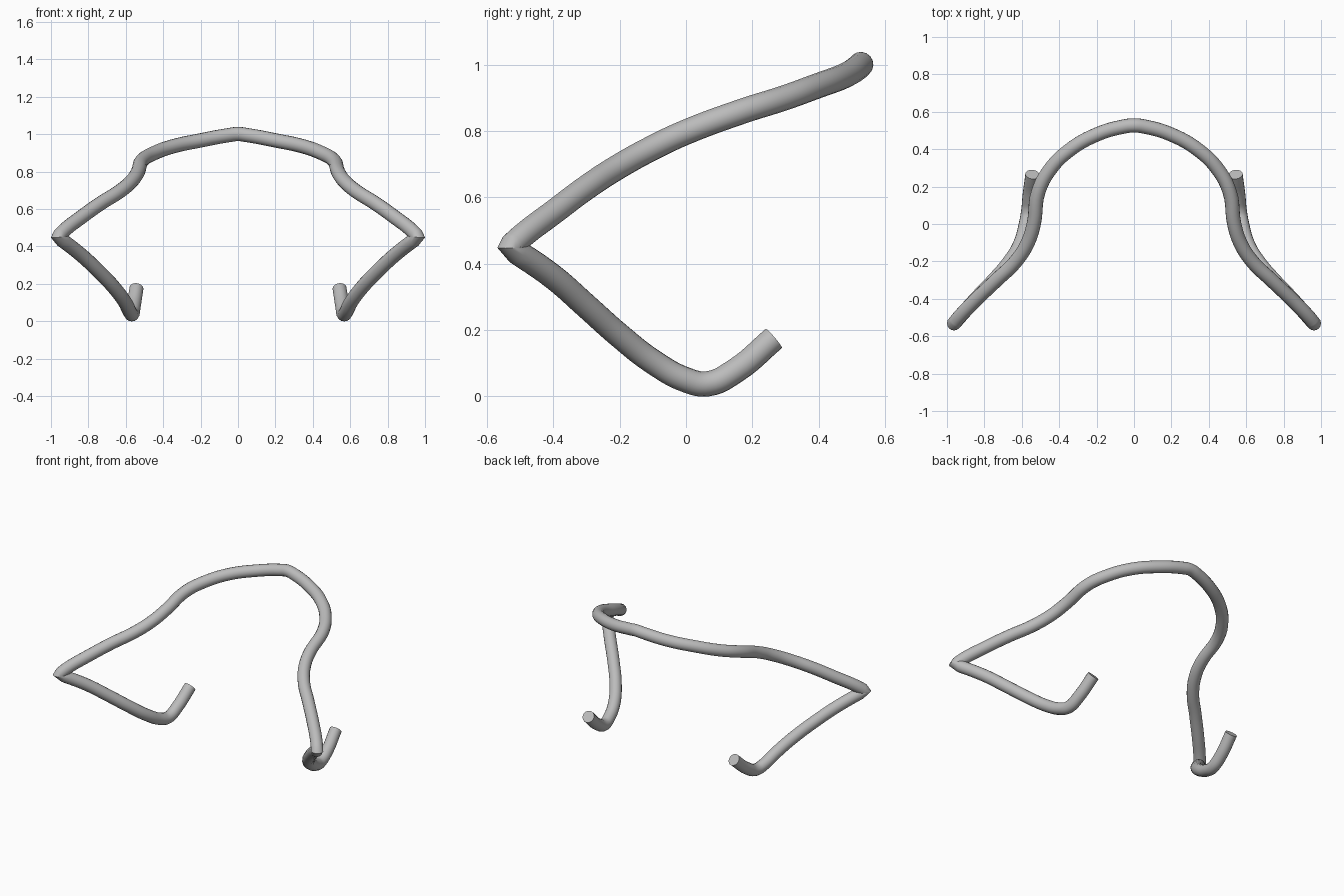
import bpy

cube = bpy.data.objects.get("Cube")
if cube:
    bpy.data.objects.remove(cube, do_unlink=True)

RADIUS = 0.038

steel = bpy.data.materials.new("light grey metal")
steel.use_nodes = True
grey = (0.5, 0.5, 0.5, 1)
steel.diffuse_color = grey
steel.node_tree.nodes["Principled BSDF"].inputs["Base Color"].default_value = grey

# Left half of the bent rod: hooked foot, lower arm, sharp corner, upper arm, hoop
lower_arm = [(0.543, 0.265, 0.175), (0.558, 0.15, 0.078), (0.566, 0.065, 0.038),
             (0.578, 0, 0.05), (0.606, -0.1, 0.105), (0.665, -0.2, 0.183),
             (0.75, -0.3, 0.272), (0.845, -0.4, 0.36)]
corner = (0.962, -0.531, 0.45)
upper_arm = [(0.928, -0.49, 0.487), (0.84, -0.4, 0.555), (0.735, -0.3, 0.63),
             (0.632, -0.2, 0.695), (0.568, -0.1, 0.75), (0.536, 0, 0.797),
             (0.512, 0.17, 0.86), (0.45, 0.29, 0.898), (0.345, 0.395, 0.936),
             (0.2, 0.478, 0.967), (0.05, 0.522, 0.995)]
half = lower_arm + [corner] + upper_arm
path = half + [(0, 0.527, 1.001)] + [(-x, y, z) for x, y, z in reversed(half)]
sharp = (len(lower_arm), len(path) - 1 - len(lower_arm))

# Sweep a round section along the path
curve = bpy.data.curves.new("bent_rod", "CURVE")
curve.dimensions = "3D"
curve.resolution_u = 6
curve.bevel_depth = RADIUS
curve.bevel_resolution = 6
curve.use_fill_caps = True
spline = curve.splines.new("BEZIER")
spline.bezier_points.add(len(path) - 1)
for i, (point, co) in enumerate(zip(spline.bezier_points, path)):
    point.co = co
    kind = "VECTOR" if i in sharp else "AUTO"
    point.handle_left_type = point.handle_right_type = kind
curve.materials.append(steel)

rod = bpy.data.objects.new("bent_rod", curve)
bpy.context.collection.objects.link(rod)
bpy.ops.object.select_all(action="DESELECT")
rod.select_set(True)
bpy.context.view_layer.objects.active = rod
bpy.ops.object.convert(target="MESH")
bpy.ops.object.shade_smooth_by_angle()
